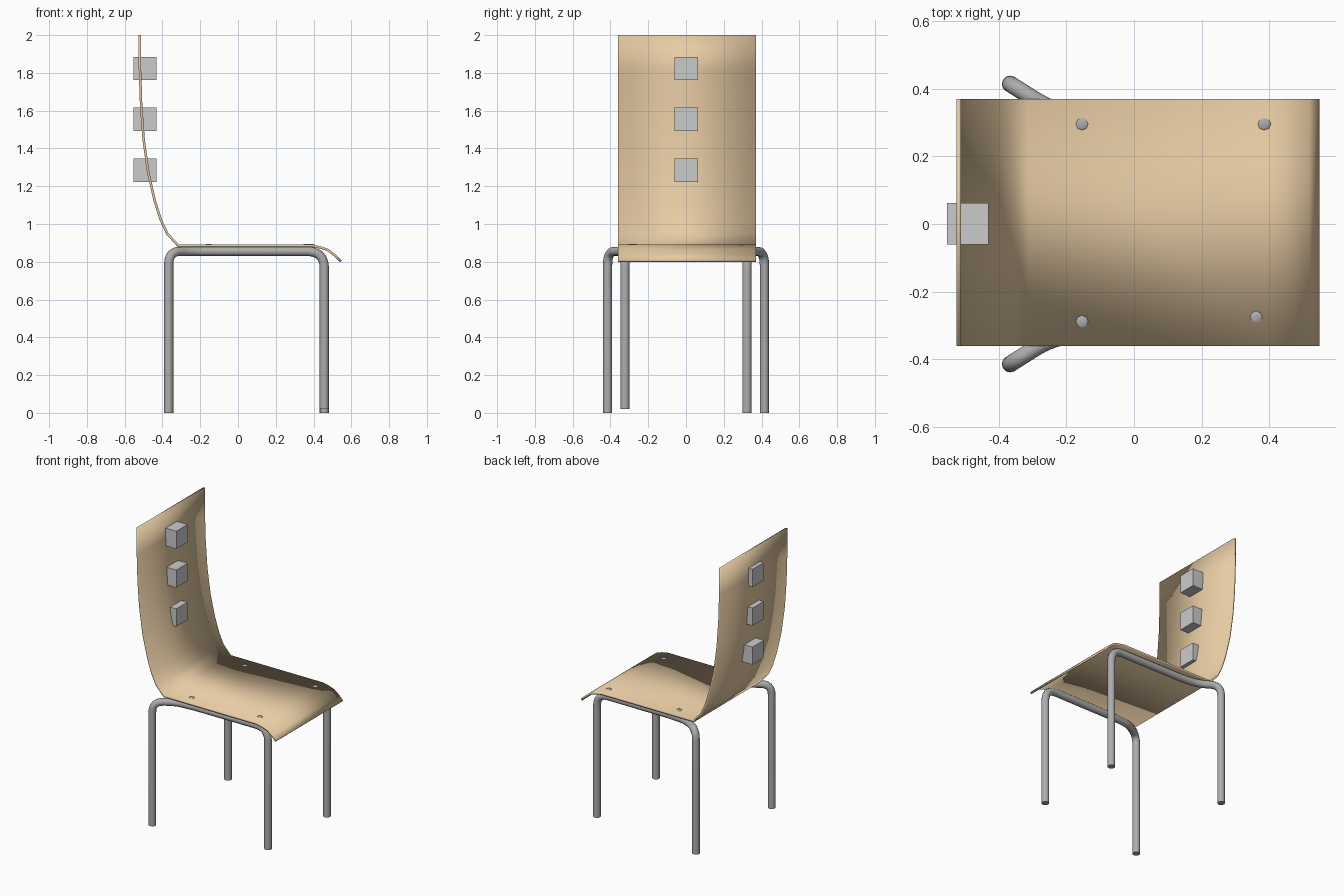
import bpy, bmesh, math
from mathutils import Vector

if "Cube" in bpy.data.objects:
    bpy.data.objects.remove(bpy.data.objects["Cube"])

wood = bpy.data.materials.new("plywood")
wood.diffuse_color = (0.80, 0.60, 0.37, 1)
wood.use_nodes = True
wood.node_tree.nodes["Principled BSDF"].inputs["Base Color"].default_value = wood.diffuse_color
steel = bpy.data.materials.new("steel_grey")
steel.diffuse_color = (0.42, 0.42, 0.42, 1)
steel.use_nodes = True
steel.node_tree.nodes["Principled BSDF"].inputs["Base Color"].default_value = steel.diffuse_color


def smooth(obj, angle=30):
    bpy.ops.object.select_all(action='DESELECT')
    obj.select_set(True)
    bpy.context.view_layer.objects.active = obj
    bpy.ops.object.shade_smooth_by_angle(angle=math.radians(angle))


def rounded(points, trims, steps=6):
    """Round each inner corner of a path, cutting back by the given trim."""
    pts = [Vector(p) for p in points]
    out = [pts[0]]
    for prev, c, nxt, t in zip(pts, pts[1:], pts[2:], trims):
        a = c + (prev - c).normalized() * t
        b = c + (nxt - c).normalized() * t
        for i in range(steps + 1):
            s = i / steps
            out.append(a * (1 - s) ** 2 + c * 2 * s * (1 - s) + b * s * s)
    return out + [pts[-1]]


def tube(name, path, radius):
    cu = bpy.data.curves.new(name, 'CURVE')
    cu.dimensions = '3D'
    cu.bevel_depth = radius
    cu.bevel_resolution = 4
    cu.use_fill_caps = True
    sp = cu.splines.new('POLY')
    sp.points.add(len(path) - 1)
    for p, co in zip(sp.points, path):
        p.co = (*co, 1)
    tmp = bpy.data.objects.new(name + "_curve", cu)
    bpy.context.collection.objects.link(tmp)
    dg = bpy.context.evaluated_depsgraph_get()
    mesh = bpy.data.meshes.new_from_object(tmp.evaluated_get(dg))
    bpy.data.objects.remove(tmp)
    obj = bpy.data.objects.new(name, mesh)
    bpy.context.collection.objects.link(obj)
    mesh.materials.clear()
    mesh.materials.append(steel)
    smooth(obj, 40)


# Seat and backrest: one bent sheet, profile in x/z swept across y
profile = [(0.545, 0.803), (0.515, 0.832), (0.477, 0.862), (0.44, 0.875), (0.39, 0.885),
           (-0.316, 0.885), (-0.375, 0.95), (-0.408, 1.02), (-0.44, 1.12),
           (-0.475, 1.27), (-0.50, 1.45), (-0.513, 1.63), (-0.519, 1.82), (-0.519, 2.0)]
bm = bmesh.new()
rows = [[bm.verts.new((x, y, z)) for x, z in profile] for y in (-0.361, 0.370)]
for i in range(len(profile) - 1):
    bm.faces.new((rows[0][i], rows[0][i + 1], rows[1][i + 1], rows[1][i]))
mesh = bpy.data.meshes.new("seat_and_back")
bm.to_mesh(mesh)
bm.free()
mesh.materials.append(wood)
seat = bpy.data.objects.new("seat_and_back", mesh)
bpy.context.collection.objects.link(seat)
sol = seat.modifiers.new("thickness", 'SOLIDIFY')
sol.thickness = 0.013
sol.offset = 0
sol.use_even_offset = True
smooth(seat)

# Side frames: rear leg, rail under the seat, front leg in one bent tube
for name, s, front_foot in (("left_leg_frame", 1, 0.0), ("right_leg_frame", -1, 0.02)):
    path = rounded([(-0.367, s * 0.415, 0), (-0.367, s * 0.415, 0.855),
                    (-0.24, s * 0.335, 0.855), (-0.10, s * 0.325, 0.855),
                    (0.457, s * 0.323, 0.855), (0.457, s * 0.323, front_foot)],
                   [0.07, 0.06, 0.03, 0.09])
    tube(name, path, 0.0245)

# Bolt heads: flattened low-poly domes on the seat
for i, (x, y) in enumerate([(-0.154, 0.296), (0.385, 0.296), (-0.154, -0.289), (0.362, -0.276)]):
    bpy.ops.mesh.primitive_uv_sphere_add(segments=8, ring_count=6, radius=0.021, location=(x, y, 0.888))
    bolt = bpy.context.object
    bolt.name = f"bolt_{i + 1}"
    bolt.scale.z = 0.35
    bolt.data.materials.append(steel)
    smooth(bolt, 60)

# Cube blocks set through the backrest
for i, z in enumerate((1.284, 1.554, 1.823)):
    bpy.ops.mesh.primitive_cube_add(size=0.123, location=(-0.493, 0.001, z))
    bpy.context.object.name = f"back_block_{i + 1}"
